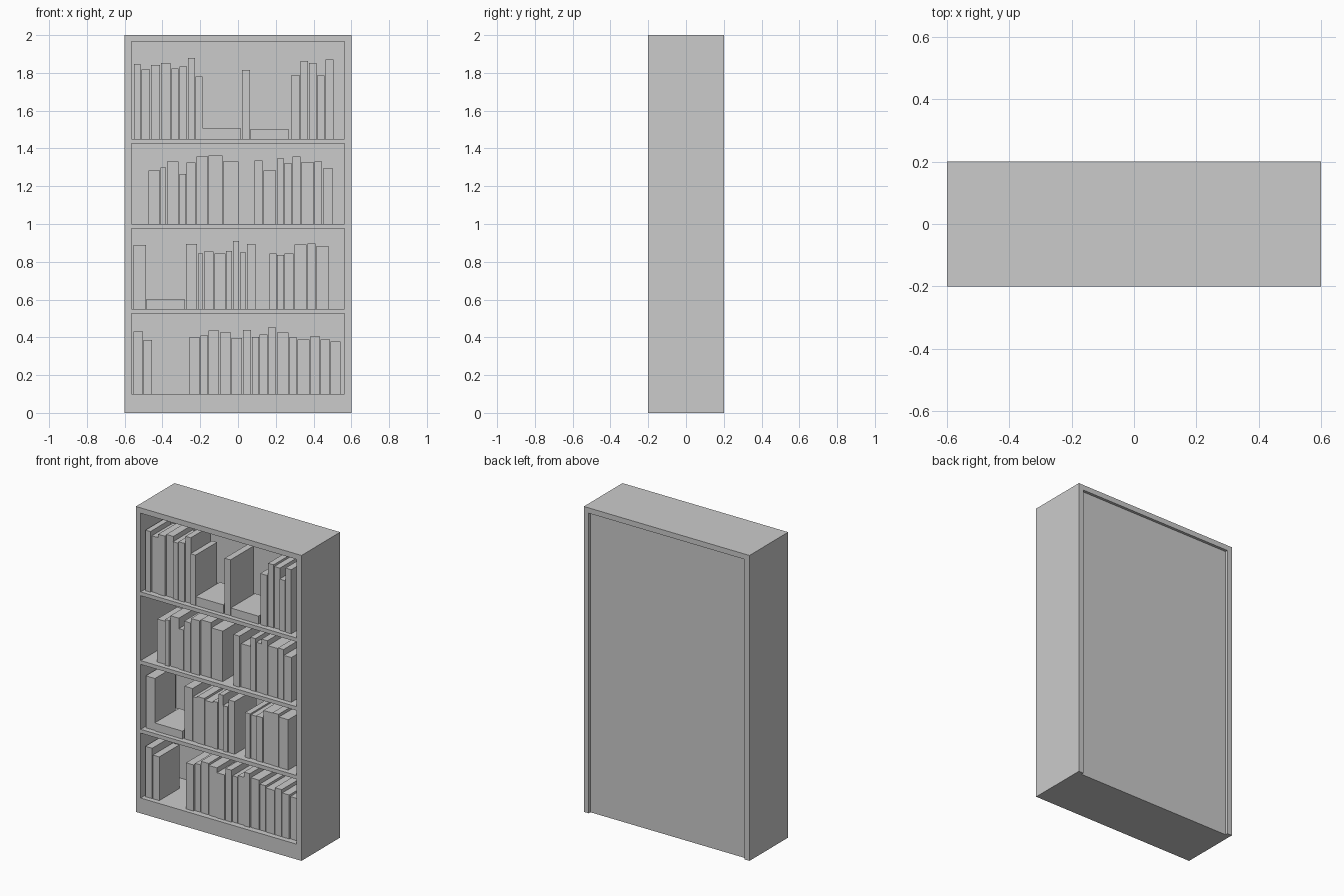
import bpy
import random

random.seed(4)


def box(name, x0, x1, y0, y1, z0, z1):
    bpy.ops.mesh.primitive_cube_add(size=1, location=((x0 + x1) / 2, (y0 + y1) / 2, (z0 + z1) / 2))
    ob = bpy.context.object
    ob.name = name
    ob.scale = (x1 - x0, y1 - y0, z1 - z0)
    bpy.ops.object.transform_apply(location=False, rotation=False, scale=True)
    return ob


# Case: sides, top, plinth, shelves and recessed back panel
W, D, H, T = 0.6, 0.2, 2.0, 0.035
IN, BACK = W - T, 0.165
box("left_side", -W, -IN, -D, D, 0, H)
box("right_side", IN, W, -D, D, 0, H)
box("top_board", -IN, IN, -D, D, H - T, H)
box("back_panel", -IN, IN, BACK, 0.182, 0, H - T)
box("plinth", -IN, IN, -D, BACK, 0, 0.10)
for z in (0.55, 1.0, 1.45):
    box("shelf", -IN, IN, -D, BACK, z - 0.025, z)


# Row of upright books side by side: start x, then (width, height) of each book
def books(x, z, sizes, gap=0.004):
    for w, h in sizes:
        y = -0.165 + random.uniform(-0.006, 0.006)
        box("book", x, x + w, y, y + random.uniform(0.2, 0.245), z, z + h)
        x += w + gap


def flat_book(x, z, h):
    box("flat_book", x, x + 0.2, -0.17, 0.08, z, z + h)


# Bottom shelf
books(-0.553, 0.10, [(.049, .33), (.046, .286)])
books(-0.257, 0.10, [(.054, .302), (.039, .31), (.056, .336), (.058, .325), (.056, .296),
                     (.044, .34), (.036, .302), (.042, .314), (.042, .352), (.061, .325),
                     (.041, .30), (.063, .288), (.049, .308), (.051, .288), (.052, .277)])

# Second shelf
books(-0.553, 0.55, [(.066, .34)])
flat_book(-0.484, 0.55, .052)
books(-0.275, 0.55, [(.058, .345), (.029, .293), (.051, .305), (.058, .294), (.032, .307),
                     (.033, .36), (.033, .298), (.046, .345)])
books(0.167, 0.55, [(.036, .293), (.036, .286), (.048, .293), (.064, .341), (.043, .346),
                    (.067, .33)])

# Third shelf
books(-0.473, 1.0, [(.060, .282), (.029, .30), (.061, .33), (.035, .265), (.047, .325),
                    (.062, .357), (.072, .362), (.082, .33)])
books(0.087, 1.0, [(.044, .335), (.067, .283), (.037, .347), (.037, .323), (.042, .357),
                   (.068, .325), (.040, .33), (.053, .293)])

# Top shelf
books(-0.551, 1.45, [(.036, .397), (.046, .367), (.049, .393), (.051, .403), (.038, .373),
                     (.041, .385), (.038, .43), (.036, .33)])
flat_book(-0.187, 1.45, .058)
books(0.021, 1.45, [(.042, .365)])
flat_book(0.067, 1.45, .052)
books(0.28, 1.45, [(.048, .335), (.039, .413), (.040, .402), (.040, .335), (.042, .42)])
